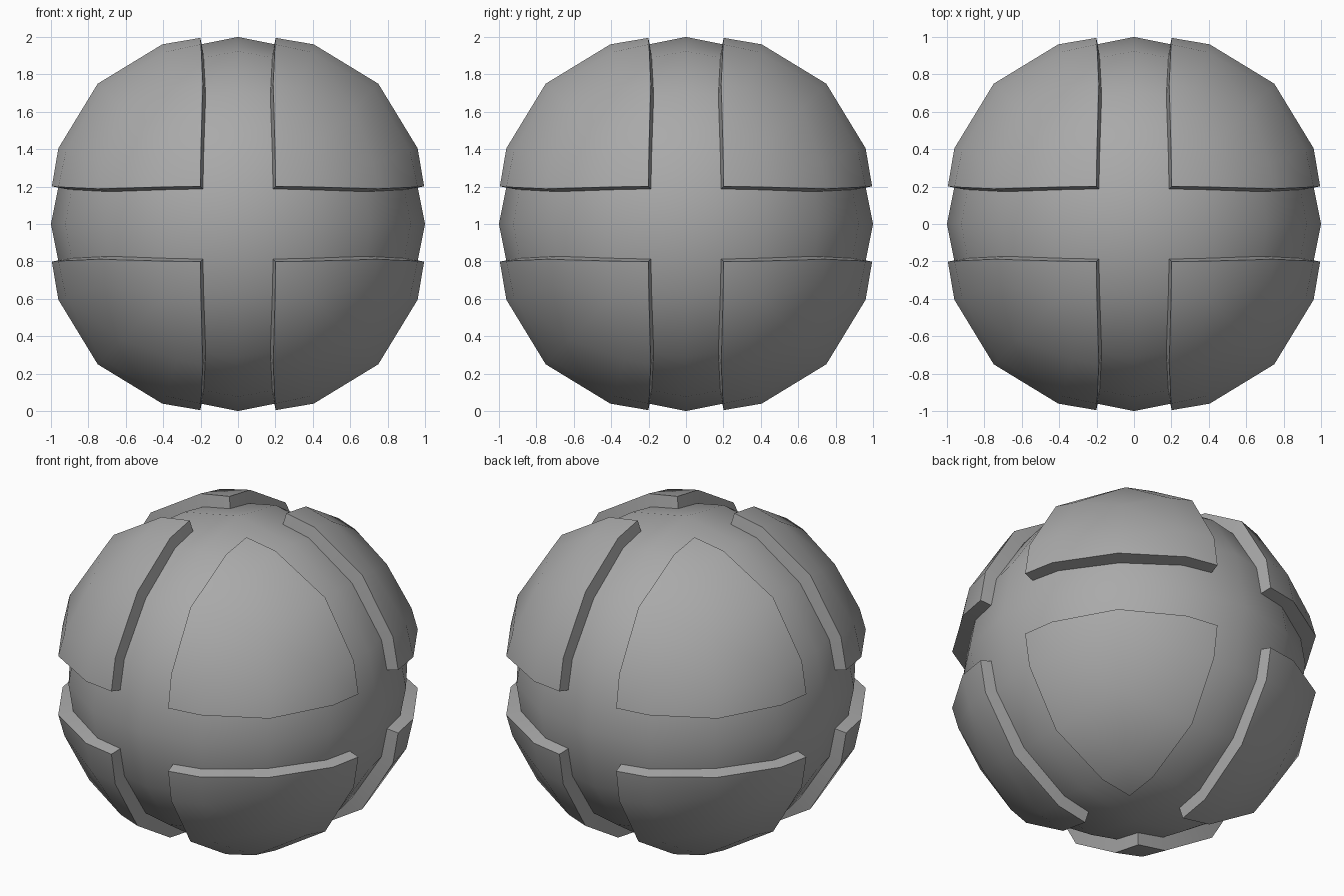
import bpy
import bmesh
import math
from itertools import product
from mathutils import Vector

if "Cube" in bpy.data.objects:
    bpy.data.objects.remove(bpy.data.objects["Cube"], do_unlink=True)

CUT = 0.25                      # where the panels stop beside each groove
STEPS = (0, CUT, 0.5, 1)        # grid lines from face centre to cube edge

grey = bpy.data.materials.new("plain_grey")
grey.use_nodes = True
grey.diffuse_color = (0.4, 0.4, 0.4, 1)
grey.node_tree.nodes["Principled BSDF"].inputs["Base Color"].default_value = (0.4, 0.4, 0.4, 1)


def ball_point(u, v):
    """Rounded-cube point on the top face quadrant, on the unit ball."""
    near = Vector((0, 0, 1)).lerp(Vector((1, 0, 1)).normalized(), u)
    far = Vector((0, 1, 1)).normalized().lerp(Vector((1, 1, 1)).normalized(), u)
    return near.lerp(far, v).normalized()


def core_point(u, v):
    """Ball point, with groove borders lying on the flat facets."""
    if u == CUT:
        return core_point(0, v).lerp(core_point(0.5, v), 0.57 if v == 1 else 0.5)
    if v == CUT:
        return core_point(u, 0).lerp(core_point(u, 0.5), 0.57 if u == 1 else 0.5)
    return ball_point(u, v)


def panel_point(u, v):
    """Raised point, slightly higher along the rims."""
    lift = 0.07 + 0.02 * max(u, v) if CUT in (u, v) else 0.075
    return core_point(u, v) * (1 + lift)


def add_quad(bm, points, turn, signs):
    """Add a quad turned to one of three axes and mirrored to an octant."""
    verts = []
    for p in points:
        q = [p[(k + turn) % 3] * signs[k] for k in range(3)]
        verts.append(bm.verts.new((q[0], q[1], q[2] + 1)))
    bm.faces.new(verts)


def add_grid(bm, point, steps, turn, signs):
    for (u0, u1), (v0, v1) in product(zip(steps, steps[1:]), repeat=2):
        add_quad(bm, [point(u0, v0), point(u1, v0), point(u1, v1), point(u0, v1)], turn, signs)


def finish(bm, name):
    bmesh.ops.remove_doubles(bm, verts=bm.verts, dist=0.0005)
    bmesh.ops.recalc_face_normals(bm, faces=bm.faces)
    mesh = bpy.data.meshes.new(name)
    bm.to_mesh(mesh)
    bm.free()
    mesh.materials.append(grey)
    obj = bpy.data.objects.new(name, mesh)
    bpy.context.collection.objects.link(obj)
    bpy.ops.object.select_all(action="DESELECT")
    obj.select_set(True)
    bpy.context.view_layer.objects.active = obj
    bpy.ops.object.shade_smooth_by_angle(angle=math.radians(35))


octants = list(product((-1, 1), repeat=3))

# Inner ball, seen in the crossing grooves
bm = bmesh.new()
for signs, turn in product(octants, range(3)):
    add_grid(bm, core_point, STEPS, turn, signs)
finish(bm, "core_ball")

# Eight raised corner panels with rim walls
for signs in octants:
    bm = bmesh.new()
    rim = STEPS[1:]
    for turn in range(3):
        add_grid(bm, panel_point, rim, turn, signs)
        for a, b in zip(rim, rim[1:]):
            add_quad(bm, [core_point(CUT, a), core_point(CUT, b),
                          panel_point(CUT, b), panel_point(CUT, a)], turn, signs)
            add_quad(bm, [core_point(a, CUT), core_point(b, CUT),
                          panel_point(b, CUT), panel_point(a, CUT)], turn, signs)
    side = "left" if signs[0] > 0 else "right"
    depth = "back" if signs[1] > 0 else "front"
    height = "upper" if signs[2] > 0 else "lower"
    finish(bm, f"panel_{height}_{depth}_{side}")
